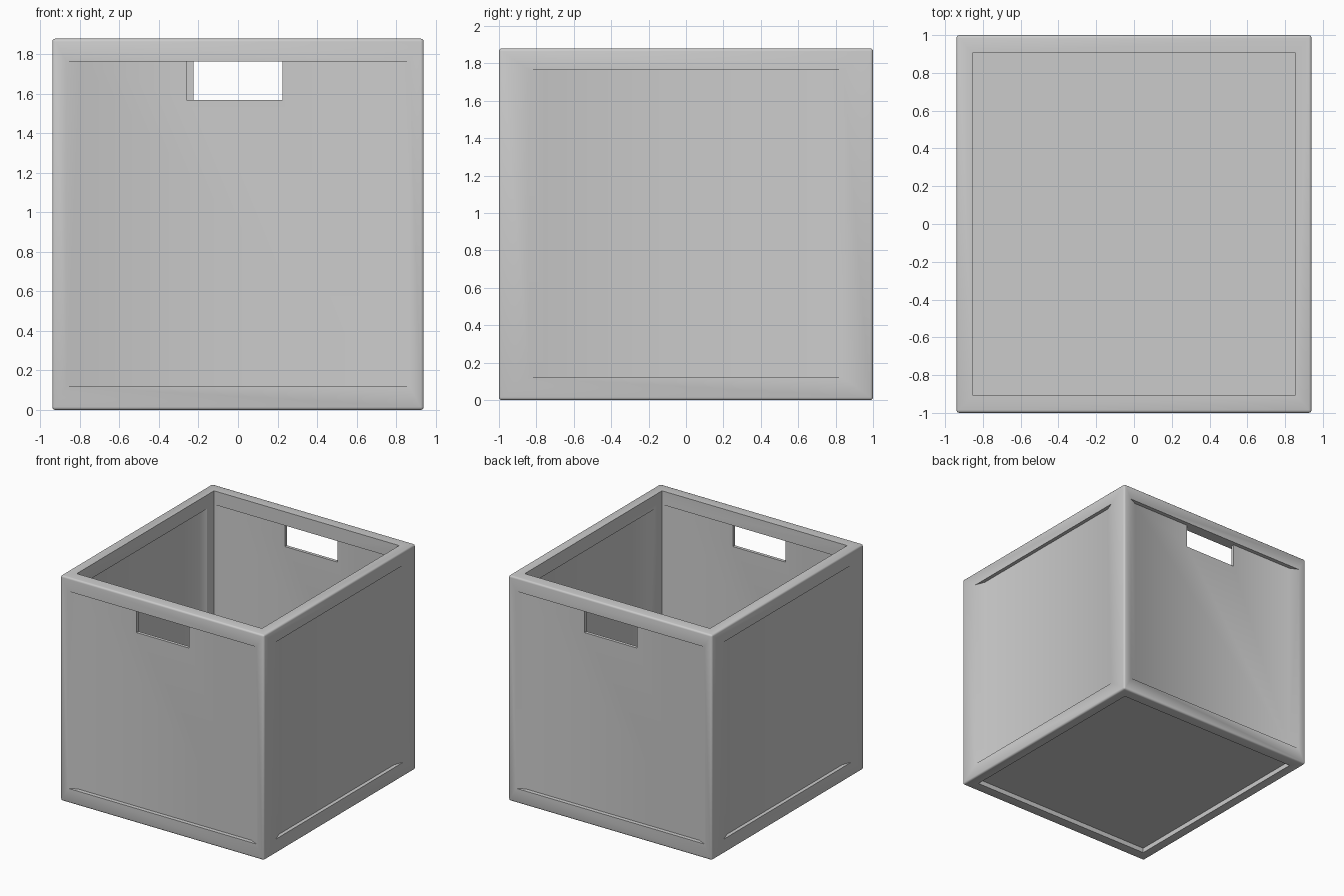
import bpy, bmesh, math
from mathutils import Matrix

if "Cube" in bpy.data.objects:
    bpy.data.objects.remove(bpy.data.objects["Cube"])

HX, HY, TOP = 0.94, 1.0, 1.88      # outer half sizes and height
Z0, Z1 = 0.12, 1.765               # panel bottom and top


def prism(name, pts, z0, z1, turn=0):
    """Extrude an xy outline from z0 to z1, turned by quarter turns around z."""
    bm = bmesh.new()
    face = bm.faces.new([bm.verts.new((x, y, z0)) for x, y in pts])
    ext = bmesh.ops.extrude_face_region(bm, geom=[face])
    verts = [g for g in ext["geom"] if isinstance(g, bmesh.types.BMVert)]
    bmesh.ops.translate(bm, vec=(0, 0, z1 - z0), verts=verts)
    bmesh.ops.recalc_face_normals(bm, faces=bm.faces)
    bmesh.ops.rotate(bm, cent=(0, 0, 0), verts=bm.verts,
                     matrix=Matrix.Rotation(turn * math.pi / 2, 3, 'Z'))
    mesh = bpy.data.meshes.new(name)
    bm.to_mesh(mesh)
    bm.free()
    ob = bpy.data.objects.new(name, mesh)
    bpy.context.collection.objects.link(ob)
    return ob


def rect(x0, x1, y0, y1):
    return [(x0, y0), (x1, y0), (x1, y1), (x0, y1)]


def apply_all(ob):
    bpy.ops.object.select_all(action='DESELECT')
    bpy.context.view_layer.objects.active = ob
    ob.select_set(True)
    for m in list(ob.modifiers):
        bpy.ops.object.modifier_apply(modifier=m.name)


def cut(ob, cutter):
    cutter.hide_render = True
    m = ob.modifiers.new("cut", 'BOOLEAN')
    m.operation, m.solver, m.object = 'DIFFERENCE', 'EXACT', cutter
    apply_all(ob)
    bpy.data.objects.remove(cutter)


# Outer block with softened edges
box = prism("storage_box", rect(-HX, HX, -HY, HY), 0, TOP)
bev = box.modifiers.new("soft_edges", 'BEVEL')
bev.width, bev.segments = 0.015, 3
apply_all(box)

# Open inside, and shallow recess under the floor
cut(box, prism("cavity", rect(-0.855, 0.855, -0.905, 0.905), 0.07, 2.2))
cut(box, prism("underside", rect(-0.855, 0.855, -0.905, 0.905), -0.2, 0.04))

# Recessed panels outside and inside each wall: distance, rim, panel half width, slope width
for k in range(4):
    d, rim, w, s = ((HY, 0.095, 0.80, 0.07), (HX, 0.085, 0.76, 0.08))[k % 2]
    r = rim * 0.36
    cut(box, prism("outer_recess",
                   [(-w - 2 * s, -d - r), (w + 2 * s, -d - r), (w, -d + r), (-w, -d + r)],
                   Z0, Z1, k))
    inner = -d + rim
    cut(box, prism("inner_recess",
                   [(-w, inner - r), (w, inner - r), (w + 0.05, inner),
                    (w + 0.05, inner + 0.05), (-w - 0.05, inner + 0.05), (-w - 0.05, inner)],
                   Z0, Z1, k))

# Hand slots in the front and back panels
for k in (0, 2):
    cut(box, prism("hand_slot", rect(-0.26, 0.225, -1.1, -0.8), 1.57, Z1, k))

bpy.context.view_layer.objects.active = box
box.select_set(True)
bpy.ops.object.shade_smooth_by_angle(angle=math.radians(35))
